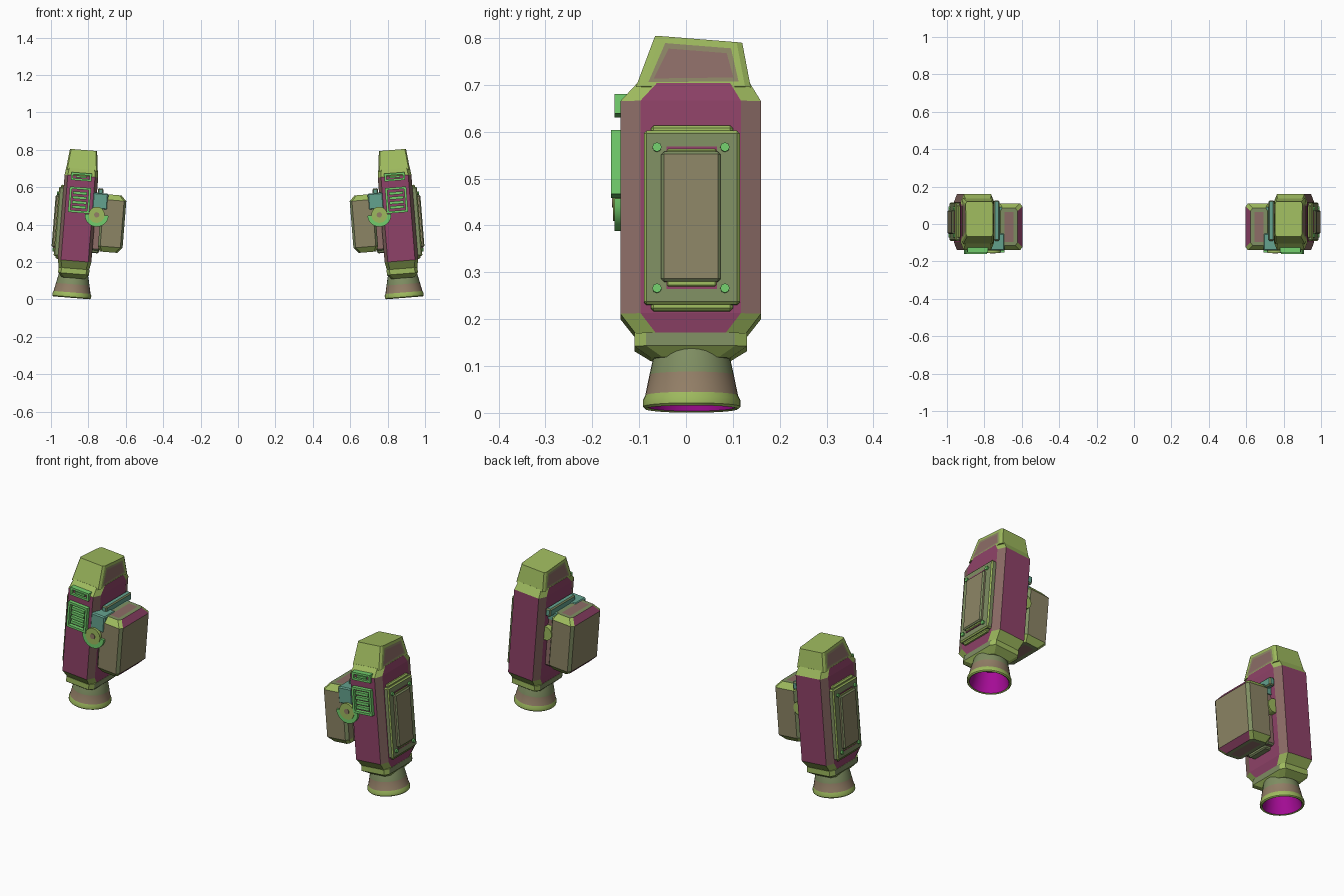
import bpy, bmesh, math
from mathutils import Matrix, Vector

cube = bpy.data.objects.get("Cube")
if cube:
    bpy.data.objects.remove(cube, do_unlink=True)


def material(name, r, g, b):
    lin = [((c / 255 + 0.055) / 1.055) ** 2.4 for c in (r, g, b)] + [1]
    m = bpy.data.materials.new(name)
    m.use_nodes = True
    m.diffuse_color = lin
    m.node_tree.nodes["Principled BSDF"].inputs["Base Color"].default_value = lin
    return m


PURPLE = material("purple", 143, 66, 104)
MAUVE = material("mauve", 140, 108, 102)
TAN = material("tan", 146, 126, 102)
OLIVE = material("olive", 158, 186, 94)
KHAKI = material("khaki", 140, 133, 101)
SAGE = material("sage", 127, 142, 98)
GREEN = material("bright green", 114, 206, 108)
TEAL = material("teal", 100, 162, 142)
MAGENTA = material("magenta", 165, 12, 150)

# Each part is made upright around the pod axis, then leaned and mirrored
PIVOT = Vector((0.858, 0, 0.4))
LEAN = (Matrix.Translation(PIVOT) @ Matrix.Rotation(math.radians(-4.6), 4, 'Y')
        @ Matrix.Translation((0, 0, -PIVOT.z)))


def finish(name, bm, mats, rule=None, bevel=0, edge_mat=-1, smooth=False):
    bmesh.ops.recalc_face_normals(bm, faces=bm.faces)
    bm.normal_update()
    if rule:
        for f in bm.faces:
            f.material_index = mats.index(rule(f))
    for f in bm.faces:
        f.smooth = smooth
    bm.transform(LEAN)
    me = bpy.data.meshes.new(name)
    bm.to_mesh(me)
    bm.free()
    for m in mats:
        me.materials.append(m)
    if smooth:
        me.set_sharp_from_angle(angle=math.radians(35))
    ob = bpy.data.objects.new(name, me)
    bpy.context.collection.objects.link(ob)
    if bevel:
        b = ob.modifiers.new("edge", 'BEVEL')
        b.width, b.segments, b.material = bevel, 1, edge_mat
    ob.modifiers.new("pair", 'MIRROR').use_mirror_merge = False


def box(name, x0, x1, y0, y1, z0, z1, mat, bevel=0, edge=None):
    bm = bmesh.new()
    bmesh.ops.create_cube(bm, size=1)
    for v in bm.verts:
        v.co = Vector(((x0 + x1) / 2 + v.co.x * (x1 - x0),
                       (y0 + y1) / 2 + v.co.y * (y1 - y0),
                       (z0 + z1) / 2 + v.co.z * (z1 - z0)))
    mats = [mat, edge] if edge else [mat]
    finish(name, bm, mats, bevel=bevel, edge_mat=1 if edge else -1)


def loft(rings, cx, cy, slope=0):
    """Stack of rectangles (z, x0, x1, y0, y1) with cut corners."""
    bm = bmesh.new()
    loops = []
    for z, x0, x1, y0, y1 in rings:
        pts = [(x0 + cx, y0), (x1 - cx, y0), (x1, y0 + cy), (x1, y1 - cy),
               (x1 - cx, y1), (x0 + cx, y1), (x0, y1 - cy), (x0, y0 + cy)]
        tilt = slope if z == rings[-1][0] else 0
        loops.append([bm.verts.new((x, y, z + tilt * y)) for x, y in pts])
    for a, b in zip(loops, loops[1:]):
        for i in range(8):
            j = (i + 1) % 8
            bm.faces.new((a[i], a[j], b[j], b[i]))
    bm.faces.new(loops[0][::-1])
    bm.faces.new(loops[-1])
    bm.normal_update()
    return bm


def disc(name, loc, r, depth, axis, mat, sides=24, half=False):
    bm = bmesh.new()
    bmesh.ops.create_cone(bm, cap_ends=True, segments=sides, radius1=r, radius2=r, depth=depth)
    turn = Matrix.Rotation(math.pi / 2, 4, axis)
    bm.transform(Matrix.Translation(loc) @ turn)
    if half:
        cut = bmesh.ops.bisect_plane(bm, geom=bm.verts[:] + bm.edges[:] + bm.faces[:],
                                     plane_co=loc, plane_no=(0, 0, 1), clear_outer=True)
        rim = [e for e in cut["geom_cut"] if isinstance(e, bmesh.types.BMEdge)]
        bmesh.ops.contextual_create(bm, geom=rim)
    finish(name, bm, [mat], smooth=sides > 12)


# Main body: purple flats, mauve corners, olive front and back tapers
def body_rule(f):
    n = f.normal
    if abs(n.z) > 0.3:
        return OLIVE
    return PURPLE if max(abs(n.x), abs(n.y)) > 0.95 else MAUVE


finish("pod_body", loft([(0.16, -0.081, 0.081, -0.105, 0.125),
                         (0.205, -0.09, 0.09, -0.14, 0.16),
                         (0.66, -0.09, 0.09, -0.14, 0.16),
                         (0.698, -0.085, 0.085, -0.105, 0.137)], 0.017, 0.043),
       [PURPLE, MAUVE, OLIVE], body_rule)

# Slanted cap, its sides inset with khaki then mauve
cap = loft([(0.69, -0.085, 0.085, -0.107, 0.138),
            (0.795, -0.073, 0.073, -0.066, 0.12)], 0.007, 0.012, -0.08)
cap_sides = [f for f in cap.faces if abs(f.normal.x) > 0.95]
khaki_ring = set(bmesh.ops.inset_individual(cap, faces=cap_sides, thickness=0.018)["faces"])
khaki_ring = set()
inner_ring = set(bmesh.ops.inset_individual(cap, faces=cap_sides, thickness=0.014)["faces"])
finish("top_cap", cap, [OLIVE, KHAKI, MAUVE],
       lambda f: KHAKI if f in inner_ring else MAUVE if f in cap_sides else OLIVE)

# Collar under the body
finish("lower_collar", loft([(0.113, -0.062, 0.062, -0.075, 0.095),
                             (0.136, -0.083, 0.083, -0.11, 0.13),
                             (0.164, -0.083, 0.083, -0.11, 0.13)], 0.016, 0.025),
       [OLIVE, SAGE], lambda f: SAGE if abs(f.normal.x) > 0.95 else OLIVE)

# Flared nozzle, turned from a profile, hollow below
profile = [(0.072, 0.145), (0.08, 0.125), (0.09, 0.08), (0.099, 0.036), (0.104, 0.026),
           (0.104, 0.012), (0.099, 0.007), (0.092, 0.01), (0.07, 0.11), (0.0, 0.11)]
bm = bmesh.new()
verts = [bm.verts.new((r, 0.0, z)) for r, z in profile]
edges = [bm.edges.new(p) for p in zip(verts, verts[1:])]
bmesh.ops.spin(bm, geom=verts + edges, cent=(0, 0, 0), axis=(0, 0, 1),
               angle=math.tau, steps=32)
bmesh.ops.remove_doubles(bm, verts=bm.verts, dist=0.0003)
bmesh.ops.translate(bm, verts=bm.verts, vec=(0, 0.012, 0))


def nozzle_rule(f):
    if any(v.co.z > 0.1 and math.hypot(v.co.x, v.co.y - 0.012) < 0.071 for v in f.verts):
        return MAGENTA
    z = f.calc_center_median().z
    if z < 0.036:
        return OLIVE
    return SAGE if z > 0.08 else TAN


finish("nozzle", bm, [SAGE, TAN, OLIVE, MAGENTA], nozzle_rule, smooth=True)

# Outer access panel with lips, raised plate and bolts
box("outer_panel", 0.08, 0.114, -0.09, 0.115, 0.222, 0.594, SAGE, 0.006, OLIVE)
box("outer_panel_lips", 0.08, 0.104, -0.075, 0.10, 0.209, 0.606, OLIVE, 0.006)
box("raised_plate_seat", 0.10, 0.117, -0.042, 0.066, 0.255, 0.559, PURPLE)
box("raised_plate_ends", 0.10, 0.12, -0.042, 0.066, 0.259, 0.555, OLIVE, 0.004)
box("raised_plate", 0.10, 0.129, -0.053, 0.074, 0.27, 0.548, KHAKI, 0.006, SAGE)
for row, z in (("lower", 0.256), ("upper", 0.558)):
    for side, y in (("front", -0.062), ("back", 0.083)):
        disc(f"{row}_{side}_bolt", (0.116, y, z), 0.01, 0.014, 'Y', GREEN, 8)


# Front frames: vent with slats and a small clip above it
def frame(name, x, z0, z1, y, bar):
    box(name + "_left_bar", x - bar, x, y, -0.12, z0, z1, GREEN)
    box(name + "_right_bar", -x, bar - x, y, -0.12, z0, z1, GREEN)
    box(name + "_bottom_bar", bar - x, x - bar, y, -0.12, z0, z0 + bar, GREEN)
    box(name + "_top_bar", bar - x, x - bar, y, -0.12, z1 - bar, z1, GREEN)


frame("vent", 0.057, 0.463, 0.60, -0.16, 0.012)
for i in range(4):
    z = 0.486 + i * 0.025
    box(f"vent_slat_{i + 1}", -0.038, 0.038, -0.156, -0.13, z, z + 0.015, GREEN)
frame("clip", 0.055, 0.635, 0.677, -0.153, 0.011)
box("clip_middle", -0.028, 0.028, -0.15, -0.12, 0.651, 0.661, GREEN)

# Hinge between the body and the side box
HINGE = (-0.098, 0.46)
for name, y, r, depth, mat, half in (
        ("hinge_barrel", -0.01, 0.036, 0.25, OLIVE, False),
        ("hinge_half_ring", -0.128, 0.064, 0.05, GREEN, True),
        ("hinge_cap", -0.135, 0.043, 0.042, OLIVE, False),
        ("hinge_pin", -0.14, 0.014, 0.036, TAN, False)):
    disc(name, (HINGE[0], y, HINGE[1]), r, depth, 'X', mat, 24, half)

# Bracket and top rail
box("bracket_plate", -0.13, -0.08, -0.085, 0.085, 0.27, 0.555, MAUVE, 0.008, SAGE)
box("bracket_block", -0.152, -0.07, -0.143, -0.05, 0.49, 0.578, TEAL, 0.006)
box("bracket_bridge", -0.14, -0.08, -0.05, 0.09, 0.53, 0.572, TEAL)
box("bracket_rail", -0.124, -0.094, -0.09, 0.125, 0.56, 0.603, TEAL, 0.006, SAGE)
box("bracket_foot", -0.125, -0.08, -0.06, 0.06, 0.255, 0.29, SAGE, 0.006)

# Side box with cut corners, tapered ends and an inset top
side_box = loft([(0.266, -0.225, -0.13, -0.115, 0.085),
                 (0.295, -0.25, -0.118, -0.14, 0.11),
                 (0.545, -0.25, -0.118, -0.14, 0.11),
                 (0.574, -0.222, -0.13, -0.115, 0.085)], 0.012, 0.016)
box_ends = [f for f in side_box.faces if abs(f.normal.z) > 0.9]
bmesh.ops.inset_individual(side_box, faces=box_ends, thickness=0.022)


def side_box_rule(f):
    n = f.normal
    if f in box_ends:
        return MAUVE
    if abs(n.z) > 0.9:
        return SAGE
    if abs(n.z) > 0.2:
        return PURPLE if n.x < -0.5 and abs(n.y) < 0.1 else OLIVE
    return KHAKI if max(abs(n.x), abs(n.y)) > 0.95 else SAGE


finish("side_box", side_box, [KHAKI, SAGE, OLIVE, PURPLE, MAUVE], side_box_rule)
